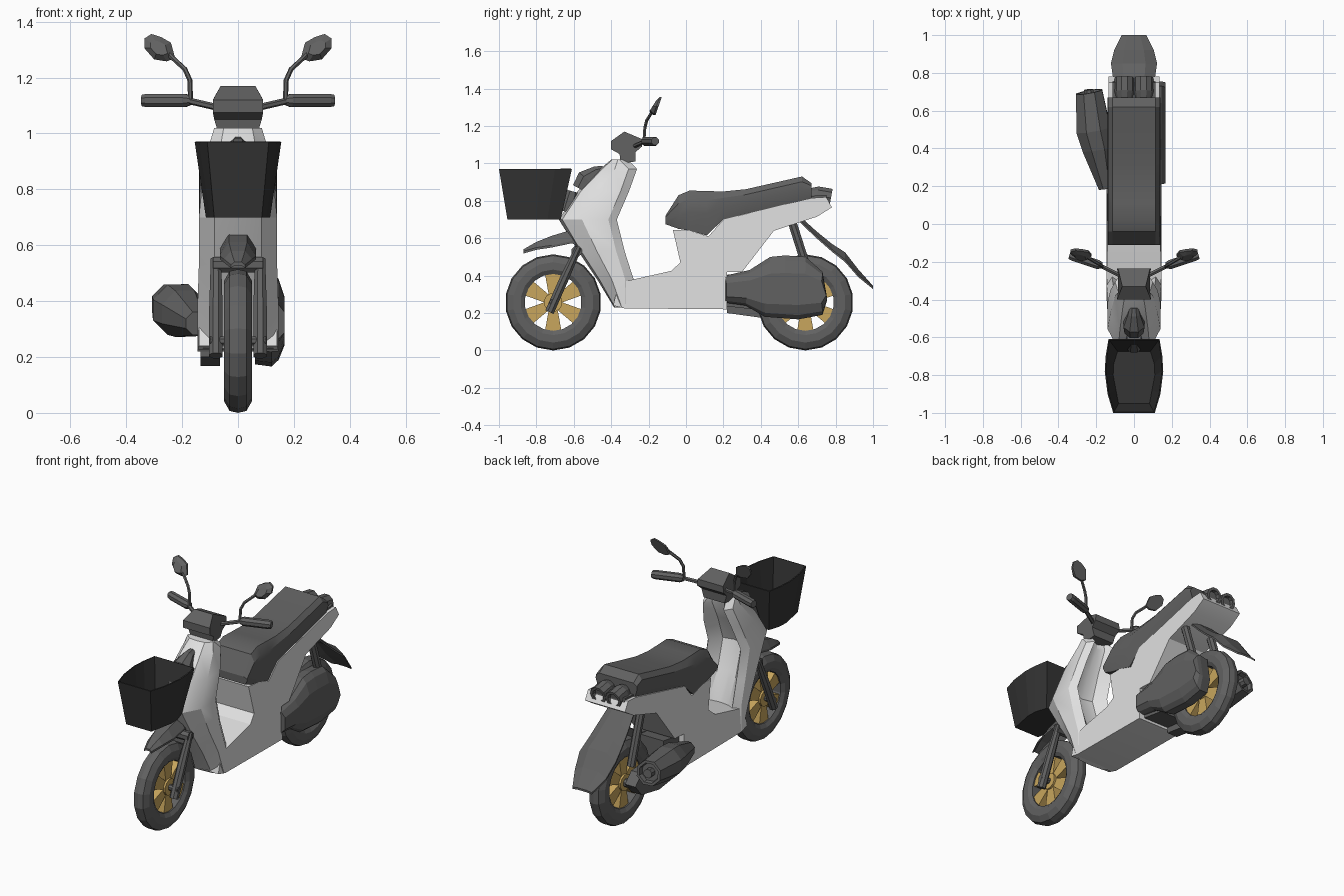
import bpy, bmesh, math
from mathutils import Vector


def mat(name, c):
    m = bpy.data.materials.new(name)
    m.diffuse_color = (*c, 1)
    return m


GREY = mat("dark grey", (0.12, 0.12, 0.12))
WHITE = mat("light body", (0.75, 0.75, 0.75))
BLACK = mat("basket black", (0.035, 0.035, 0.035))
GOLD = mat("gold", (0.58, 0.38, 0.11))


def make(name, verts, faces, m, smooth=0):
    me = bpy.data.meshes.new(name)
    me.from_pydata([tuple(v) for v in verts], [], faces)
    bm = bmesh.new()
    bm.from_mesh(me)
    bmesh.ops.recalc_face_normals(bm, faces=bm.faces)
    for f in bm.faces:
        f.smooth = smooth > 0
    bm.to_mesh(me)
    bm.free()
    if smooth:
        me.set_sharp_from_angle(angle=math.radians(smooth))
    me.materials.append(m)
    ob = bpy.data.objects.new(name, me)
    bpy.context.collection.objects.link(ob)
    return ob


def loft(name, rings, m, caps=(True, True), closed=False, smooth=0):
    n, k = len(rings[0]), len(rings)
    faces = []
    for i in range(k if closed else k - 1):
        a, b = i * n, (i + 1) % k * n
        faces += [(a + j, a + (j + 1) % n, b + (j + 1) % n, b + j) for j in range(n)]
    if not closed:
        if caps[0]:
            faces.append(tuple(range(n)))
        if caps[1]:
            faces.append(tuple(range((k - 1) * n, k * n)))
    return make(name, [p for r in rings for p in r], faces, m, smooth)


def slab(name, pts, m, smooth=0):
    """Side profile of (y, z, half width)."""
    return loft(name, [[(s * w, y, z) for y, z, w in pts] for s in (-1, 1)], m, smooth=smooth)


def sym(half):
    """Mirror half a ring across x = 0."""
    return half + [(-x, y, z) for x, y, z in reversed(half) if x > 1e-6]


def tube(name, pts, radii, m, sides=8, axis=None):
    pts = [Vector(p) for p in pts]
    rings = []
    for i, p in enumerate(pts):
        t = Vector(axis) if axis else pts[min(i + 1, len(pts) - 1)] - pts[max(i - 1, 0)]
        t.normalize()
        u = t.cross(Vector((0, 0, 1) if abs(t.x) > 0.7 else (1, 0, 0))).normalized()
        v = t.cross(u)
        r = radii[i] if isinstance(radii, (list, tuple)) else radii
        rings.append([p + r * (u * math.cos(a) + v * math.sin(a))
                      for a in [2 * math.pi * (j + 0.5) / sides for j in range(sides)]])
    return loft(name, rings, m)


def plate(name, rows, m):
    """Crowned mudguard from rows of (y, z, half width, edge drop)."""
    t = 0.012
    return loft(name, [sym([(w * .5, y, z), (w, y, z - d), (w, y, z - d - t), (w * .5, y, z - t)])
                       for y, z, w, d in rows], m)


# wheels
def wheel(name, y):
    prof = [(0, .257), (.03, .25), (.05, .215), (.05, .175), (.036, .152),
            (-.036, .152), (-.05, .175), (-.05, .215), (-.03, .25)]
    rings = []
    for i in range(18):
        a = 2 * math.pi * (i + .5) / 18
        rings.append([(x, y + r * math.cos(a), .257 + r * math.sin(a)) for x, r in prof])
    loft(name + "_tyre", rings, GREY, closed=True)
    tube(name + "_hub", [(-.04, y, .257), (.04, y, .257)], .05, GOLD, 12)
    for i in range(6):
        a = math.pi / 3 * (i + .5)
        d, e = Vector((0, math.cos(a), math.sin(a))), Vector((0, -math.sin(a), math.cos(a)))
        c = Vector((0, y, .257))
        loft(f"{name}_spoke_{i}", [[c + d * r + e * sy * w + Vector((sx * .028, 0, 0))
             for sx, sy in ((-1, -1), (1, -1), (1, 1), (-1, 1))]
             for r, w in ((.03, .022), (.158, .045))], GOLD)


wheel("front_wheel", -.71)
wheel("rear_wheel", .638)

# leg shield: hollow behind, pointed in front
rings = []
for z, yf, w, yr, yi in [(1.02, -.40, .085, -.31, -.33), (.97, -.46, .10, -.262, -.33),
                         (.85, -.58, .125, -.305, -.40), (.70, -.68, .14, -.37, -.46),
                         (.53, -.575, .14, -.328, -.41), (.38, -.475, .145, -.28, -.33),
                         (.23, -.385, .145, -.28, -.30)]:
    d = yr - yf
    rings.append(sym([(0, yf, z), (.6 * w, yf + .06 * d, z), (w, yf + .4 * d, z),
                      (w, yr - .045, z), (w - .03, yr, z), (w * .45, yi + .015, z), (0, yi, z)]))
loft("leg_shield", rings, WHITE, smooth=32)

# floor, seat base and tail
slab("floor_and_tail", [
    (-.39, .24, .14), (-.33, .225, .145), (.22, .22, .145), (.22, .42, .14), (.30, .42, .135),
    (.47, .64, .13), (.70, .715, .135), (.78, .765, .135), (.75, .82, .135), (.67, .815, .135),
    (.20, .70, .13), (.12, .61, .125), (.02, .64, .125), (-.07, .645, .12), (-.03, .47, .13),
    (-.08, .425, .14), (-.28, .38, .145), (-.36, .36, .14)], WHITE, smooth=25)
slab("tail_panel", [(.60, .78, .115), (.60, .82, .115), (.75, .832, .115), (.765, .775, .115)], GREY)

# seat
rings = []
for y, zb, zm, zt in [(-.11, .675, .70, .72), (-.04, .65, .72, .83), (.02, .64, .74, .855),
                      (.11, .615, .73, .852), (.2, .70, .765, .85), (.32, .73, .79, .862),
                      (.62, .80, .86, .93), (.67, .815, .86, .895)]:
    rings.append(sym([(.125, y, zb), (.14, y, zm), (.138, y, zm * .4 + zt * .6), (.115, y, zt)]))
loft("seat", rings, GREY, smooth=25)

# handlebar housing
slab("handlebar_housing", [
    (-.40, 1.12, .09), (-.40, 1.075, .09), (-.355, 1.05, .085), (-.35, 1.0, .07), (-.27, 1.01, .07),
    (-.27, 1.06, .085), (-.235, 1.09, .09), (-.235, 1.13, .085), (-.33, 1.17, .062)], GREY)

# paired parts
for s, side in ((-1, "left"), (1, "right")):
    tube(side + "_handlebar", [(s * .06, -.28, 1.09), (s * .19, -.215, 1.12)], .012, GREY, 6)
    tube(side + "_grip", [(s * .17, -.22, 1.118), (s * .19, -.215, 1.118), (s * .325, -.17, 1.118),
                          (s * .342, -.165, 1.118)], [.018, .026, .026, .022], GREY)
    tube(side + "_mirror_stalk", [(s * .17, -.225, 1.12), (s * .172, -.22, 1.19),
                                  (s * .19, -.21, 1.23), (s * .25, -.175, 1.285)], .009, GREY, 6)
    outline = [(.225, 1.27), (.24, 1.325), (.275, 1.345), (.31, 1.356), (.335, 1.34),
               (.335, 1.305), (.30, 1.265), (.255, 1.258)]
    rings = []
    for off, k in ((-.02, .55), (0, 1), (.012, 1)):
        rings.append([(s * (.285 + (x - .285) * k), -.158 + (z - 1.307) * .35 + off,
                       1.307 + (z - 1.307) * k) for x, z in outline])
    loft(side + "_mirror", rings, GREY)
    tube(side + "_fork", [(s * .079, -.73, .205), (s * .079, -.655, .375), (s * .079, -.575, .55)],
         [.026, .026, .02], GREY)
    tube(side + "_rear_shock", [(s * .095, .56, .71), (s * .095, .665, .38)], .025, GREY)
    tube(side + "_tail_light", [(s * .051, .66, .83), (s * .051, .70, .828), (s * .051, .775, .815),
                                (s * .051, .775, .815), (s * .051, .755, .818)],
         [.04, .052, .052, .036, .032], GREY, 10, axis=(0, .1, -.018))

# mudguards
plate("front_mudguard", [(-.87, .54, .025, .01), (-.80, .58, .05, .03), (-.72, .612, .065, .05),
                         (-.61, .645, .065, .06), (-.58, .62, .06, .05)], GREY)
plate("rear_mudguard", [(.60, .725, .08, .02), (.70, .635, .10, .025), (.78, .57, .112, .03),
                        (.85, .525, .122, .04), (.92, .435, .105, .03), (1.0, .345, .065, .005)], GREY)
tube("fork_crown", [(-.09, -.585, .53), (.09, -.585, .53)], .03, GREY)
tube("front_axle", [(-.10, -.712, .257), (.10, -.712, .257)], .018, GREY)

# front lamp and basket bracket
tube("basket_bracket", [(0, -.635, .74), (0, -.605, .85)], [.05, .04], GREY)
tube("front_lamp", [(0, -.56, .86), (0, -.53, .915), (0, -.475, .955), (0, -.44, .965)],
     [.055, .06, .035, .025], GREY)

# basket
top = sym([(.11, -1.0, .97), (.14, -.90, .97), (.155, -.78, .97), (.15, -.70, .97), (.135, -.61, .97)])
bot = sym([(.085, -.955, .70), (.10, -.88, .70), (.115, -.80, .70), (.112, -.74, .70), (.09, -.67, .70)])
ob = loft("basket", [bot, top], BLACK, caps=(True, False))
mod = ob.modifiers.new("wall", 'SOLIDIFY')
mod.thickness = .007
mod.offset = -1

# engine cover, bulging outward
prof = [(.21, .255), (.21, .40), (.34, .43), (.45, .50), (.53, .508), (.64, .50), (.73, .42),
        (.755, .27), (.73, .19), (.60, .166), (.42, .18), (.32, .24)]
loft("engine_cover", [[(x, .48 + (y - .48) * ky, .32 + (z - .32) * kz) for y, z in prof]
                      for x, ky, kz in ((.06, .97, .95), (.12, 1, 1), (.145, 1, .85), (.167, .98, .5))],
     GREY)
slab("engine_block", [(.18, .24, .11), (.18, .40, .11), (.36, .42, .10), (.36, .22, .10)], GREY)
ob = slab("left_swing_arm", [(.22, .20, .035), (.22, .36, .035), (.62, .33, .035), (.68, .27, .035),
                             (.62, .2, .035), (.45, .168, .035)], GREY)
ob.location.x = -.10
tube("rear_axle", [(-.11, .638, .257), (.11, .638, .257)], .025, GREY)

# exhaust
tube("muffler", [(-.145, .19, .32), (-.19, .40, .355), (-.215, .50, .37), (-.238, .70, .39),
                 (-.238, .70, .39), (-.236, .675, .388)],
     [.045, .09, .098, .076, .06, .055], GREY, 8, axis=(-.09, .5, .06))
tube("exhaust_tip", [(-.234, .66, .387), (-.24, .712, .392)], .027, GREY)
